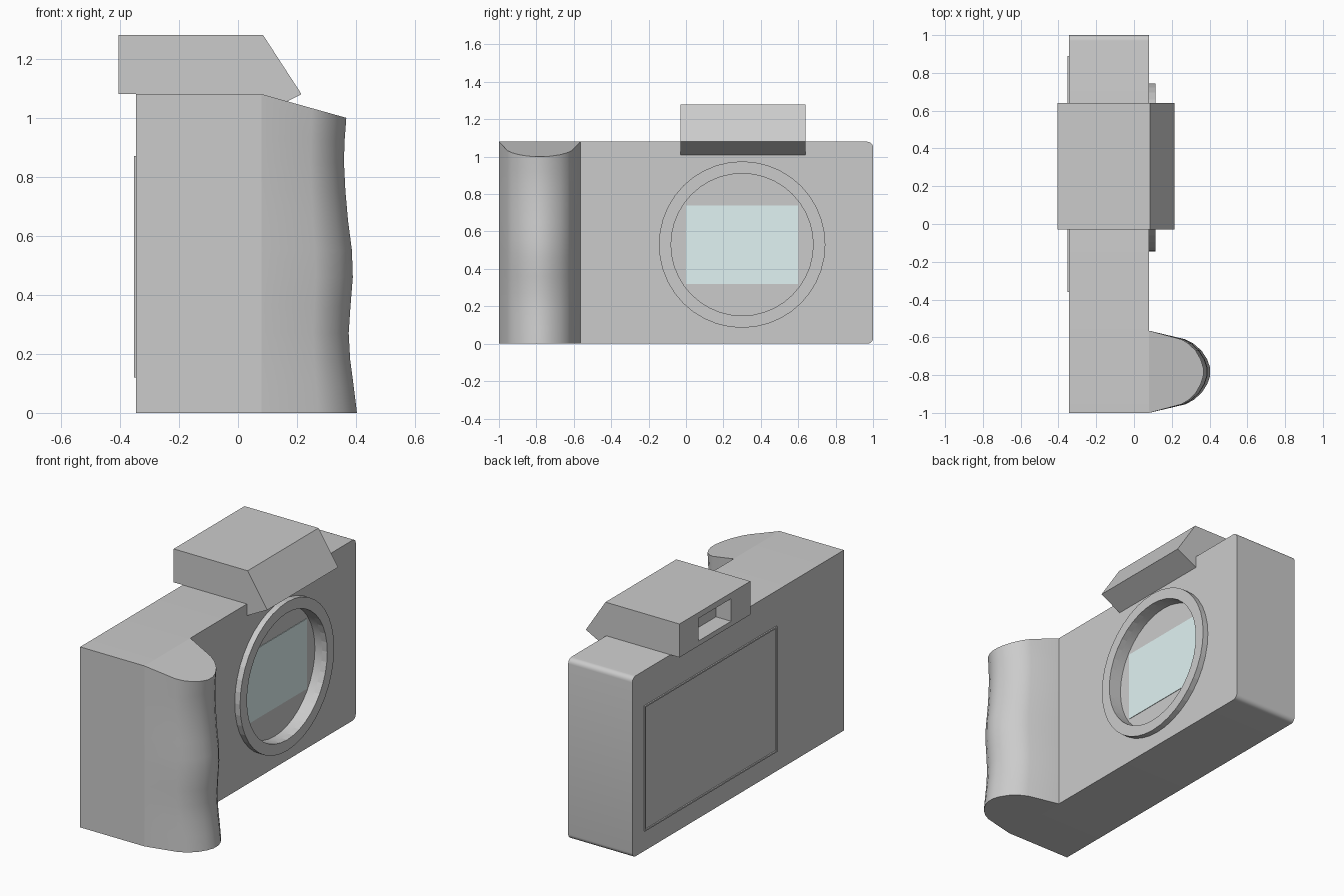
import bpy, bmesh, math
from mathutils import Matrix

if "Cube" in bpy.data.objects:
    bpy.data.objects.remove(bpy.data.objects["Cube"])


def add_object(name, bm):
    bmesh.ops.recalc_face_normals(bm, faces=bm.faces)
    mesh = bpy.data.meshes.new(name)
    bm.to_mesh(mesh)
    bm.free()
    ob = bpy.data.objects.new(name, mesh)
    bpy.context.collection.objects.link(ob)
    return ob


def box_bm(x, y, z):
    bm = bmesh.new()
    size = [b - a for a, b in (x, y, z)]
    mid = [(a + b) / 2 for a, b in (x, y, z)]
    bmesh.ops.create_cube(bm, size=1, matrix=Matrix.Translation(mid) @ Matrix.Diagonal((*size, 1)))
    return bm


def disc(name, radius, x0, x1):
    # cylinder along x, centred on the lens axis
    bm = bmesh.new()
    m = Matrix.Translation(((x0 + x1) / 2, 0.3, 0.53)) @ Matrix.Rotation(math.pi / 2, 4, 'Y')
    bmesh.ops.create_cone(bm, cap_ends=True, segments=40, radius1=radius, radius2=radius,
                          depth=x1 - x0, matrix=m)
    return add_object(name, bm)


def activate(ob):
    bpy.ops.object.select_all(action='DESELECT')
    ob.select_set(True)
    bpy.context.view_layer.objects.active = ob


def cut(ob, cutter):
    mod = ob.modifiers.new("cut", 'BOOLEAN')
    mod.operation, mod.solver, mod.object = 'DIFFERENCE', 'EXACT', cutter
    activate(ob)
    bpy.ops.object.modifier_apply(modifier=mod.name)


def smooth(ob):
    activate(ob)
    bpy.ops.object.shade_smooth_by_angle(angle=math.radians(30))


# Body with two rounded edges at the far end
FRONT, BACK, TOP = 0.08, -0.345, 1.08
bm = box_bm((BACK, FRONT), (-1, 1), (0, TOP))
edges = [e for e in bm.edges
         if all(v.co.y > 0.9 for v in e.verts) and abs(e.verts[0].co.x - e.verts[1].co.x) > 0.1]
bmesh.ops.bevel(bm, geom=edges, offset=0.03, segments=5, profile=0.5, affect='EDGES')
body = add_object("body", bm)

# Lens mount ring and the recess through it
ring = disc("lens_mount_ring", 0.445, FRONT, 0.115)
bore = disc("mount_cutter", 0.38, 0.033, 0.2)
cut(body, bore)
cut(ring, bore)
bpy.data.objects.remove(bore)
smooth(body)

# Image sensor
sensor = add_object("sensor", box_bm((0.025, 0.036), (0, 0.6), (0.32, 0.74)))
glass = bpy.data.materials.new("sensor_glass")
glass.diffuse_color = (0.75, 0.9, 0.9, 1)
glass.use_nodes = True
glass.node_tree.nodes["Principled BSDF"].inputs["Base Color"].default_value = glass.diffuse_color
sensor.data.materials.append(glass)

# Hand grip: rounded section swept up a wavy front, with a sloping top
half = [(0.08, 0.2175), (0.27, 0.172), (0.312, 0.15), (0.355, 0.112), (0.385, 0.065), (0.40, 0.022)]
section = half + [(x, -w) for x, w in reversed(half)]
wave = [(0, 0.403), (0.09, 0.392), (0.18, 0.38), (0.27, 0.375), (0.36, 0.381), (0.46, 0.389),
        (0.55, 0.386), (0.65, 0.373), (0.75, 0.364), (0.85, 0.359), (0.92, 0.361), (None, 0.367)]
bm = bmesh.new()
rows = []
for z, reach in wave:
    row = []
    for x, w in section:
        px = FRONT + (x - FRONT) * (reach - FRONT) / (0.40 - FRONT)
        pz = TOP - 0.28 * (px - FRONT) if z is None else z
        row.append(bm.verts.new((px, -0.7825 + w, pz)))
    rows.append(row)
n = len(section)
for a, b in zip(rows, rows[1:]):
    for i in range(n):
        j = (i + 1) % n
        bm.faces.new((a[i], a[j], b[j], b[i]))
bm.faces.new(rows[0])
bm.faces.new(rows[-1])
smooth(add_object("hand_grip", bm))

# Viewfinder hump: side profile extruded across y
profile = [(-0.405, 1.08), (-0.405, 1.28), (0.085, 1.28), (0.215, 1.08), (FRONT, 1.01), (FRONT, 1.08)]
bm = bmesh.new()
face = bm.faces.new([bm.verts.new((x, -0.03, z)) for x, z in profile])
ext = bmesh.ops.extrude_face_region(bm, geom=[face])["geom"]
bmesh.ops.translate(bm, vec=(0, 0.67, 0), verts=[v for v in ext if isinstance(v, bmesh.types.BMVert)])
hump = add_object("viewfinder_hump", bm)

# Eyepiece pocket in the back of the hump
pocket = add_object("eyepiece_cutter", box_bm((-0.5, -0.305), (0.152, 0.458), (1.11, 1.245)))
cut(hump, pocket)
bpy.data.objects.remove(pocket)

# Rear screen with a thin raised rim
bm = box_bm((-0.353, BACK + 0.002), (-0.36, 0.89), (0.12, 0.87))
bm.normal_update()
back = [f for f in bm.faces if f.normal.x < -0.9]
bmesh.ops.inset_region(bm, faces=back, thickness=0.012)
bmesh.ops.inset_region(bm, faces=back, thickness=0.003, depth=-0.005)
add_object("rear_screen", bm)
